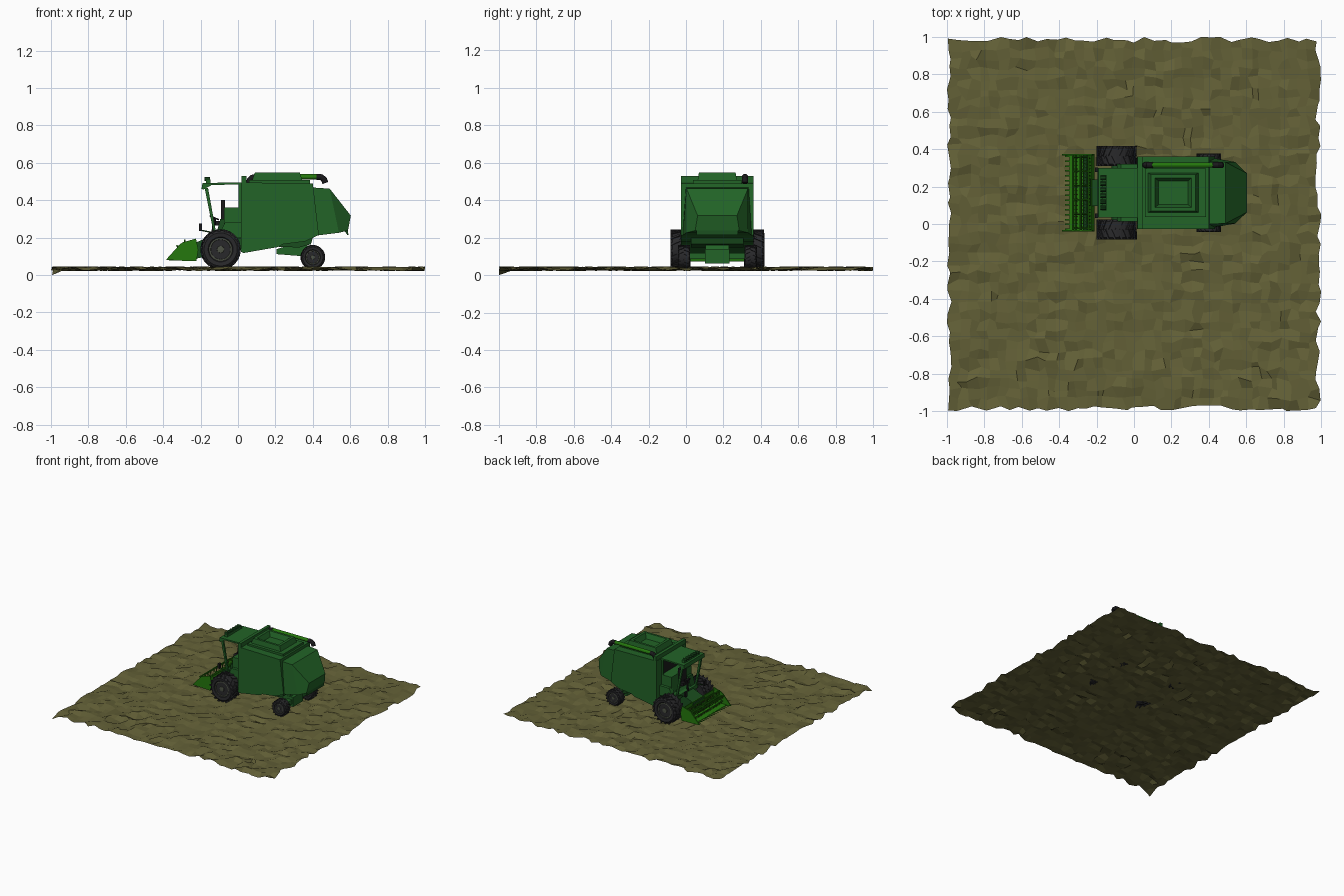
import bpy, math, random
from mathutils import Vector, Matrix

if "Cube" in bpy.data.objects:
    bpy.data.objects.remove(bpy.data.objects["Cube"])
random.seed(4)
CY = 0.167  # centre line of the harvester


def mat(name, r, g, b):
    m = bpy.data.materials.new(name)
    m.diffuse_color = (r, g, b, 1)
    m.use_nodes = True
    m.node_tree.nodes["Principled BSDF"].inputs["Base Color"].default_value = m.diffuse_color
    return m


GREEN = mat("body green", 0.016, 0.125, 0.020)
DARK = mat("dark green", 0.010, 0.075, 0.013)
BRIGHT = mat("header green", 0.018, 0.185, 0.004)
RUBBER = mat("tyre black", 0.022, 0.022, 0.024)
RIM = mat("rim grey", 0.075, 0.085, 0.060)
BLACK = mat("cab black", 0.010, 0.010, 0.011)
TINE = mat("tine red brown", 0.10, 0.030, 0.020)
SOIL = mat("soil olive", 0.125, 0.118, 0.038)


def mesh(name, verts, faces, m):
    me = bpy.data.meshes.new(name)
    me.from_pydata([tuple(v) for v in verts], [], faces)
    me.materials.append(m)
    ob = bpy.data.objects.new(name, me)
    bpy.context.collection.objects.link(ob)
    return ob


def loft(name, rings, m, caps=True, closed=False):
    n, k = len(rings[0]), len(rings)
    faces = []
    for i in range(k if closed else k - 1):
        a, b = i * n, ((i + 1) % k) * n
        faces += [(a + j, a + (j + 1) % n, b + (j + 1) % n, b + j) for j in range(n)]
    if caps and not closed:
        faces += [tuple(reversed(range(n))), tuple(range((k - 1) * n, k * n))]
    ob = mesh(name, [v for r in rings for v in r], faces, m)
    # consistent outward normals
    import bmesh
    bm = bmesh.new()
    bm.from_mesh(ob.data)
    bmesh.ops.recalc_face_normals(bm, faces=bm.faces)
    bm.to_mesh(ob.data)
    bm.free()
    return ob


def prism(name, prof, y0, y1, m):
    return loft(name, [[(x, y, z) for x, z in prof] for y in (y0, y1)], m)


def box(name, x0, x1, y0, y1, z0, z1, m):
    return prism(name, [(x0, z0), (x1, z0), (x1, z1), (x0, z1)], y0, y1, m)


def tube(name, pts, r, n, m):
    rings = []
    for i, p in enumerate(pts):
        d = Vector(pts[min(i + 1, len(pts) - 1)]) - Vector(pts[max(i - 1, 0)])
        q = d.to_track_quat('Z', 'Y')
        rings.append([Vector(p) + q @ Vector((r * math.cos(t * math.tau / n), r * math.sin(t * math.tau / n), 0))
                      for t in range(n)])
    return loft(name, rings, m)


def lathe(name, c, prof, n, m):
    # prof holds (radius, y offset) pairs around an axle along y
    return loft(name, [[(c[0] + r * math.cos(t * math.tau / n), c[1] + y, c[2] + r * math.sin(t * math.tau / n))
                        for t in range(n)] for r, y in prof], m)


def wheel(name, x, y, z, r, w, lugs, s):
    h, t = w / 2, r * 0.94
    lathe(name + "_tyre", (x, y, z), [(r * .56, -h * .8), (r * .62, -h * .95), (r * .82, -h), (t, -h * .8),
          (t, h * .8), (r * .82, h), (r * .62, h * .95), (r * .56, h * .8)], 28, RUBBER)
    lathe(name + "_rim", (x, y, z), [(r * .58, -s * h * .75), (r * .58, s * h * .84), (r * .5, s * h * .84),
          (r * .42, s * h * .55), (r * .2, s * h * .6), (r * .17, s * h * .9), (r * .06, s * h * .92)], 20, RIM)
    verts, faces = [], []
    for i in range(lugs * 2):  # slanted tread blocks, staggered left and right
        side = 1 if i % 2 else -1
        a, b = i * math.pi / lugs, len(verts)
        for yy, da in ((0, .14), (h * .98, -.10)):
            for rr in (t * .95, r):
                for e in (-.06, .06):
                    ang = a + da + e
                    verts.append((x + rr * math.cos(ang), y + side * yy, z + rr * math.sin(ang)))
        faces += [tuple(b + k for k in f) for f in
                  ((0, 1, 3, 2), (4, 6, 7, 5), (2, 3, 7, 6), (0, 2, 6, 4), (1, 5, 7, 3), (0, 4, 5, 1))]
    mesh(name + "_tread", verts, faces, RUBBER)


# Rough field surface
N = 38
gv = []
for j in range(N + 1):
    for i in range(N + 1):
        jx, jy = random.uniform(-.016, .016), random.uniform(-.016, .016)
        x = max(-1, min(1, -0.985 + 1.97 * i / N + jx))
        y = max(-1, min(1, -0.985 + 1.97 * j / N + jy))
        gv.append([x, y, 0.034 + random.uniform(-.013, .013)])
gv[0][2] = 0.0
gv[N // 3][1], gv[-N // 3][1] = -1, 1
gv[(N + 1) * 9][0], gv[(N + 1) * 20 + N][0] = -1, 1
mesh("field", gv, [(j * (N + 1) + i, j * (N + 1) + i + 1, (j + 1) * (N + 1) + i + 1, (j + 1) * (N + 1) + i)
                   for j in range(N) for i in range(N)], SOIL)

# Main body and rear hood
prism("main_body", [(.016, .495), (.40, .49), (.432, .215), (.36, .18), (.24, .165), (.215, .15),
                    (.03, .118), (.016, .125)], CY - .193, CY + .193, GREEN)


def section(xt, zt, wt, xb, zb, wb):
    return [(xt, CY - wt, zt), (xt, CY + wt, zt), (xb, CY + wb, zb), (xb, CY - wb, zb)]


loft("rear_hood", [section(.40, .468, .168, .425, .212, .185), section(.49, .462, .164, .54, .226, .165),
                   section(.603, .318, .105, .588, .238, .118)], GREEN)
prism("hood_lip", [(.57, .236), (.588, .24), (.59, .215), (.584, .215)], CY - .11, CY + .11, DARK)
box("body_front_wall", .02, .045, CY - .193, CY + .193, .49, .529, GREEN)

# Grain tank collar with an open top
box("tank_deck", .06, .385, CY - .13, CY + .13, .488, .508, GREEN)


def rect(x0, x1, h, z):
    return [(x0, CY - h, z), (x1, CY - h, z), (x1, CY + h, z), (x0, CY + h, z)]


loft("grain_tank", [rect(.075, .345, .105, .505), rect(.09, .33, .098, .548), rect(.112, .308, .08, .548),
                    rect(.135, .285, .06, .50)], GREEN)

# Unloading pipe with black elbows
PY = .315
tube("unloading_pipe", [(.09, PY, .525), (.44, PY, .525)], .014, 12, BRIGHT)
tube("pipe_front_elbow", [(.06, PY, .488), (.063, PY, .507), (.074, PY, .52), (.10, PY, .525)], .0165, 12, BLACK)
tube("pipe_rear_elbow", [(.42, PY, .525), (.445, PY, .523), (.46, PY, .512), (.467, PY, .492)], .0165, 12, BLACK)

# Open cab: roof, posts, floor, seat and steering wheel
prism("cab_roof", [(-.19, .492), (.02, .496), (.02, .484), (-.14, .482), (-.185, .457), (-.195, .462)],
      CY - .133, CY + .133, GREEN)
box("cab_floor", -.135, .02, CY - .13, CY + .13, .195, .225, GREEN)
box("cab_rear_box", -.075, .02, CY - .13, CY + .13, .22, .362, GREEN)
box("cab_rear_window", .010, .0155, CY - .11, CY + .11, .365, .475, BLACK)
box("seat_back", -.092, -.07, CY - .04, CY + .04, .27, .40, BLACK)
box("seat_cushion", -.12, -.07, CY - .04, CY + .04, .265, .29, BLACK)
tube("steering_column", [(-.135, CY, .22), (-.125, CY, .305)], .008, 8, BLACK)
tube("steering_wheel", [(-.128, CY, .303), (-.125, CY, .310)], .028, 14, BLACK)
for s in (-1, 1):
    y = CY + s * .123
    prism("cab_front_post", [(-.178, .465), (-.16, .465), (-.115, .215), (-.128, .215)], y - .008, y + .008, GREEN)
    box("cab_rear_post", .002, .018, y - .008, y + .008, .36, .488, GREEN)
    box("cab_mirror", -.208, -.192, y - .012, y + .012, .235, .275, BLACK)
    tube("mirror_arm", [(-.20, y, .24), (-.125, y, .225)], .004, 6, DARK)
    prism("cab_side_step", [(-.09, .24), (-.07, .28), (.016, .28), (.016, .2), (-.09, .2)],
          y - .006, y + .03 * s, GREEN)
prism("cab_console", [(-.115, .225), (-.095, .30), (-.075, .30), (-.075, .225)], CY - .12, CY - .06, DARK)

# Roof lights
box("light_bar", -.172, -.148, CY - .095, CY + .095, .49, .512, GREEN)
for i in range(6):
    y = CY - .08 + i * .032
    tube("roof_light", [(-.178, y, .514), (-.15, y, .514)], .011, 8, DARK)

# Feeder house and front axle
prism("feeder_house", [(-.235, .085), (-.235, .17), (-.08, .235), (.03, .225), (.03, .135), (-.08, .12)],
      CY - .07, CY + .07, DARK)
tube("front_axle", [(-.093, CY - .19, .137), (-.093, CY + .19, .137)], .026, 12, DARK)

# Header: side plates, trough, screw and pickup reel
HY = .204
for s in (-1, 1):
    y = CY + s * HY
    prism("header_side", [(-.385, .082), (-.31, .165), (-.295, .175), (-.225, .195), (-.212, .135), (-.222, .076)],
          y - .004, y + .004, BRIGHT)
prism("header_trough", [(-.345, .078), (-.225, .074), (-.212, .135), (-.226, .18), (-.232, .18), (-.222, .135),
                        (-.232, .084), (-.345, .083)], CY - HY, CY + HY, BRIGHT)
tube("header_screw", [(-.258, CY - HY, .115), (-.258, CY + HY, .115)], .016, 10, DARK)
for i in range(22):
    y = CY - .19 + i * .018
    tube("screw_flight", [(-.258, y, .115), (-.257, y + .003, .115)], .026, 10, BRIGHT)
for i in range(16):
    y = CY - .195 + i * .026
    prism("cutter_finger", [(-.37, .079), (-.34, .084), (-.34, .077)], y - .004, y + .004, BRIGHT)
RX, RZ, RR = -.285, .142, .044
tube("reel_shaft", [(RX, CY - HY, RZ), (RX, CY + HY, RZ)], .007, 8, BRIGHT)
for k in range(5):
    a = k * math.tau / 5 + .3
    bx, bz = RX + RR * math.cos(a), RZ + RR * math.sin(a)
    tube("reel_bar", [(bx, CY - HY + .006, bz), (bx, CY + HY - .006, bz)], .005, 6, BRIGHT)
    for i in range(6):
        y = CY - .19 + i * .076
        tube("reel_spoke", [(RX, y, RZ), (bx, y, bz)], .004, 4, BRIGHT)
    for i in range(20):
        y = CY - .185 + i * .0195
        tube("reel_tine", [(bx, y, bz), (bx + .008, y, bz - .022)], .0018, 4, TINE)

# Rear axle and underside
prism("belly_pan", [(.20, .17), (.40, .20), (.39, .165), (.33, .148), (.22, .15)], CY - .14, CY + .14, DARK)
prism("rear_axle_mount", [(.205, .112), (.205, .138), (.26, .155), (.40, .16), (.42, .09), (.33, .102)],
      CY - .062, CY + .062, GREEN)
box("rear_axle", .38, .42, CY - .15, CY + .15, .085, .118, GREEN)
box("rear_hitch", .375, .43, CY - .065, CY + .065, .062, .14, GREEN)

# Wheels
for s, side in ((-1, "near"), (1, "far")):
    wheel("front_wheel_" + side, -.093, CY + s * .197, .137, .108, .108, 18, s)
    wheel("rear_wheel_" + side, .40, CY + s * .178, .095, .066, .066, 16, s)
